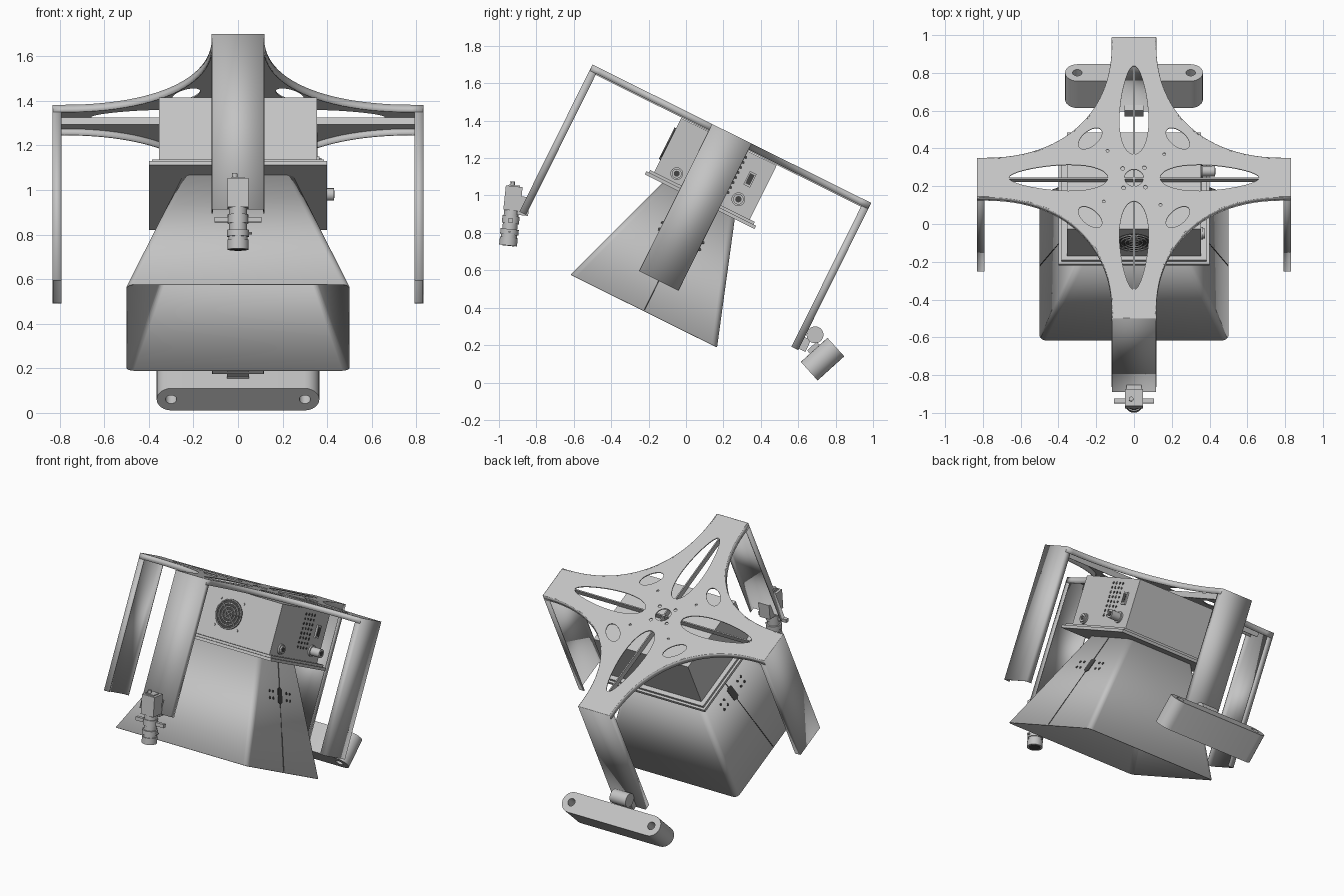
import bpy, bmesh
from math import sin, cos, pi, radians
from mathutils import Matrix, Vector

if "Cube" in bpy.data.objects:
    bpy.data.objects.remove(bpy.data.objects["Cube"])


def material(name, v):
    m = bpy.data.materials.new(name)
    m.use_nodes = True
    m.diffuse_color = (v, v, v, 1)
    m.node_tree.nodes["Principled BSDF"].inputs["Base Color"].default_value = (v, v, v, 1)
    return m


GREY = material("light grey metal", 0.55)
DARK = material("dark openings", 0.06)

# The whole rig is tilted about x; TILT maps the plate's frame to the world
TILT = Matrix.Translation((0, 0.245, 1.33)) @ Matrix.Rotation(radians(-26.4), 4, 'X')
WORLD = Matrix.Identity(4)
parts = []


def place(obj, mat, matrix, shell=0):
    obj.data.materials.append(mat)
    obj.matrix_world = matrix
    if shell:
        s = obj.modifiers.new("thickness", 'SOLIDIFY')
        s.thickness = shell
        s.offset = 0
    parts.append(obj)
    return obj


def from_bmesh(name, bm, mat=GREY, matrix=TILT, shell=0):
    bmesh.ops.recalc_face_normals(bm, faces=bm.faces)
    me = bpy.data.meshes.new(name)
    bm.to_mesh(me)
    bm.free()
    obj = bpy.data.objects.new(name, me)
    bpy.context.collection.objects.link(obj)
    return place(obj, mat, matrix, shell)


def box(name, lo, hi, mat=GREY, matrix=TILT):
    bm = bmesh.new()
    lo, hi = Vector(lo), Vector(hi)
    bmesh.ops.create_cube(bm, size=1, matrix=Matrix.Translation((lo + hi) / 2)
                          @ Matrix.Diagonal((*(hi - lo), 1)))
    return from_bmesh(name, bm, mat, matrix)


def rod(name, a, b, r, mat=GREY, matrix=TILT, sides=28):
    bm = bmesh.new()
    a, b = Vector(a), Vector(b)
    turn = (b - a).to_track_quat('Z', 'Y').to_matrix().to_4x4()
    bmesh.ops.create_cone(bm, cap_ends=True, segments=sides, radius1=r, radius2=r,
                          depth=(b - a).length, matrix=Matrix.Translation((a + b) / 2) @ turn)
    return from_bmesh(name, bm, mat, matrix)


def strip(name, points, direction, matrix, shell=0.006):
    # open ribbon of sheet metal swept from a path
    bm = bmesh.new()
    d = Vector(direction)
    rows = [(bm.verts.new(p), bm.verts.new(Vector(p) + d)) for p in points]
    for (a, b), (c, e) in zip(rows, rows[1:]):
        bm.faces.new((a, c, e, b))
    return from_bmesh(name, bm, GREY, matrix, shell)


def sheet(name, loops, half, matrix):
    # filled outline with holes, extruded both ways
    cu = bpy.data.curves.new(name, 'CURVE')
    cu.dimensions = '2D'
    cu.fill_mode = 'BOTH'
    cu.extrude = half
    for loop in loops:
        sp = cu.splines.new('POLY')
        sp.points.add(len(loop) - 1)
        for p, (x, y) in zip(sp.points, loop):
            p.co = (x, y, 0, 1)
        sp.use_cyclic_u = True
    tmp = bpy.data.objects.new(name, cu)
    bpy.context.collection.objects.link(tmp)
    me = bpy.data.meshes.new_from_object(tmp.evaluated_get(bpy.context.evaluated_depsgraph_get()))
    bpy.data.objects.remove(tmp)
    me.materials.clear()
    obj = bpy.data.objects.new(name, me)
    bpy.context.collection.objects.link(obj)
    return place(obj, GREY, matrix)


def spin(p, k):
    for _ in range(k):
        p = (-p[1], p[0])
    return p


def circle(cx, cy, r, n=24):
    return [(cx + r * cos(2 * pi * i / n), cy + r * sin(2 * pi * i / n)) for i in range(n)]


# Four-armed top plate with slots, ovals and bolt holes
W, R, H = 0.115, 0.83, 0.61
ctrl = [Vector(c) for c in ((W, 0.78), (W, 0.78 - H * 0.66), (0.78 - H * 0.66, W), (0.78, W))]
corner = [(W, R)]
for i in range(25):
    t = i / 24
    p = (ctrl[0] * (1 - t) ** 3 + ctrl[1] * 3 * t * (1 - t) ** 2
         + ctrl[2] * 3 * t * t * (1 - t) + ctrl[3] * t ** 3)
    corner.append((p.x, p.y))
corner.append((R, W))
outline, holes = [], [circle(0, 0, 0.05)]
ring = [2 * pi * i / 32 for i in range(32)]
slot = [(0.075 * sin(t) * (1 + 0.25 * cos(t)), 0.4 - 0.262 * cos(t)) for t in ring]
oval = [(0.232 + 0.055 * cos(t) + 0.03 * sin(t), 0.232 - 0.055 * cos(t) + 0.03 * sin(t)) for t in ring]
for k in range(4):
    outline += [spin(p, (4 - k) % 4) for p in corner]
    holes += [[spin(p, k) for p in loop] for loop in
              (slot, oval, circle(0.055, 0.06, 0.011, 10), circle(0.16, 0.14, 0.008, 10))]
sheet("top_plate", [outline] + holes, 0.003, TILT @ Matrix.Translation((0, 0, -0.003)))

# Plate rims and channel legs, one set per arm
for k, side in enumerate(("back", "right", "front", "left")):
    strip("plate_rim_" + side, [(*spin(p, k), 0) for p in corner], (0, 0, -0.036), TILT)
    channel = [(W, R - 0.038), (W, R), (-W, R), (-W, R - 0.038)]
    strip(side + "_leg", [(*spin(p, k), 0) for p in channel], (0, 0, -0.878), TILT)
box("cross_rib_x", (-0.8, -0.004, -0.042), (0.8, 0.004, -0.006))
box("cross_rib_y", (-0.004, -0.8, -0.042), (0.004, 0.8, -0.006))

# Equipment case and its flange
box("case", (-0.355, -0.28, -0.37), (0.355, 0.29, -0.045))
box("case_flange", (-0.4, -0.32, -0.402), (0.4, 0.335, -0.383))
box("flange_gasket", (-0.385, -0.305, -0.383), (0.385, 0.32, -0.368))

# Fan opening with guard on the front of the case
FY, FZ = -0.28, -0.2
rod("fan_opening", (0, FY, FZ), (0, FY - 0.004, FZ), 0.095, DARK)
for i in range(4):
    r = 0.025 + 0.022 * i
    pts = [(x, FY - 0.004, FZ + z) for x, z in circle(0, 0, r, 32)]
    strip("fan_guard_ring", pts + pts[:1], (0, -0.006, 0), TILT)
for i in range(2):
    d = Vector((cos(pi / 4 + i * pi / 2), 0, sin(pi / 4 + i * pi / 2))) * 0.095
    c = Vector((0, FY - 0.007, FZ))
    rod("fan_guard_spoke", c - d, c + d, 0.003, sides=8)
for x in (-0.085, 0.085):
    for z in (-0.085, 0.085):
        rod("fan_screw", (x, FY, FZ + z), (x, FY - 0.006, FZ + z), 0.008, sides=10)

# Vents and connectors on the left side of the case
for i in range(4):
    for j in range(8):
        y, z = 0.02 + 0.034 * i, -0.08 - 0.03 * j
        rod("vent_hole", (0.355, y, z), (0.357, y, z), 0.009, DARK, sides=8)
box("port_shell", (0.355, 0.175, -0.215), (0.366, 0.215, -0.135))
box("port_opening", (0.366, 0.182, -0.205), (0.368, 0.208, -0.145), DARK)
for y, z, r, reach in ((0.187, -0.298, 0.028, 0.43), (-0.169, -0.322, 0.026, 0.375)):
    rod("connector_base", (0.355, y, z), (0.365, y, z), r * 1.3)
    rod("connector_barrel", (0.36, y, z), (reach, y, z), r)
    rod("connector_opening", (reach, y, z), (reach + 0.002, y, z), r * 0.6, DARK)


# Flared hood, open below, with rounded corners
def rounded(hx, hy, r, z):
    return [(sx * (hx - r) + r * cos(q + a), sy * (hy - r) + r * sin(q + a), z)
            for sx, sy, q in ((1, 1, 0), (-1, 1, pi / 2), (-1, -1, pi), (1, -1, 1.5 * pi))
            for a in [i * pi / 10 for i in range(6)]]


bm = bmesh.new()
top = [bm.verts.new(p) for p in rounded(0.25, 0.213, 0.03, -0.4)]
low = [bm.verts.new(p) for p in rounded(0.498, 0.434, 0.03, -1.058)]
for i in range(len(top)):
    j = (i + 1) % len(top)
    bm.faces.new((top[i], low[i], low[j], top[j]))
from_bmesh("hood", bm, shell=0.006)


def hood_x(z):
    return 0.254 + 0.248 * (-0.4 - z) / 0.658


# Hood seams, side slots and rivets
for s in (-1, 1):
    rod("hood_seam", (s * hood_x(-0.41), 0, -0.41), (s * hood_x(-1.05), 0, -1.05), 0.002, DARK, sides=6)

    def dot(name, y, z, r, sides=10):
        x = hood_x(z)
        rod(name, (s * (x - 0.002), y, z), (s * (x + 0.002), y, z + 0.0015), r, DARK, sides=sides)
    for z in (-0.585, -0.61, -0.635):
        dot("hood_slot", 0, z, 0.028, 6)
    for y in (-0.12, -0.08, 0.08, 0.12):
        for z in (-0.59, -0.63):
            dot("hood_rivet_hole", y, z, 0.009)

# Camera hung on the front leg, leaning slightly
CAM = Matrix.Translation((0, -0.935, 0.89)) @ Matrix.Rotation(radians(-6), 4, 'X')
box("camera_body", (-0.047, -0.045, 0.03), (0.047, 0.045, 0.16), GREY, CAM)
box("camera_cap", (-0.03, -0.03, 0.16), (0.03, 0.03, 0.166), GREY, CAM)
rod("camera_socket", (-0.015, -0.01, 0.16), (-0.015, -0.01, 0.185), 0.012, GREY, CAM, 12)
for a, b, r in ((0.03, 0.0, 0.04), (0.0, -0.04, 0.046), (-0.04, -0.07, 0.04),
                (-0.07, -0.1, 0.049), (-0.1, -0.115, 0.043), (-0.115, -0.158, 0.048)):
    rod("lens_ring", (0, 0, a), (0, 0, b), r, GREY, CAM)
rod("lens_glass", (0, 0, -0.158), (0, 0, -0.16), 0.036, DARK, CAM)
rod("lens_screw", (0.04, 0, -0.085), (0.062, 0, -0.085), 0.006, GREY, CAM, 10)
box("camera_wing", (-0.105, -0.012, -0.035), (0.105, 0.012, -0.012), GREY, CAM)
box("camera_mount", (-0.04, 0.03, 0.01), (0.04, 0.09, 0.11), GREY, CAM)

# Rounded sensor bar under the back leg
BAR = Matrix.Translation((0, 0.73, 0.125)) @ Matrix.Rotation(radians(-47.8), 4, 'X')
stadium = [(s * 0.298 + 0.067 * cos(q + i * pi / 12), 0.067 * sin(q + i * pi / 12))
           for s, q in ((1, -pi / 2), (-1, pi / 2)) for i in range(13)]
sheet("sensor_bar", [stadium, circle(-0.3, 0, 0.025), circle(0.3, 0, 0.025)], 0.096, BAR)
rod("bar_pivot", (-0.06, 0.69, 0.255), (0.06, 0.69, 0.255), 0.045, GREY, WORLD)
box("bar_bracket", (-0.05, 0.795, -0.87), (0.05, 0.87, -0.8))
box("bar_foot", (-0.05, -0.09, -0.03), (0.05, -0.05, 0.04), GREY, BAR)

# Smooth round surfaces, keep sharp edges
bpy.ops.object.select_all(action='DESELECT')
for o in parts:
    o.select_set(True)
bpy.context.view_layer.objects.active = parts[0]
bpy.ops.object.shade_smooth_by_angle(angle=radians(30))
